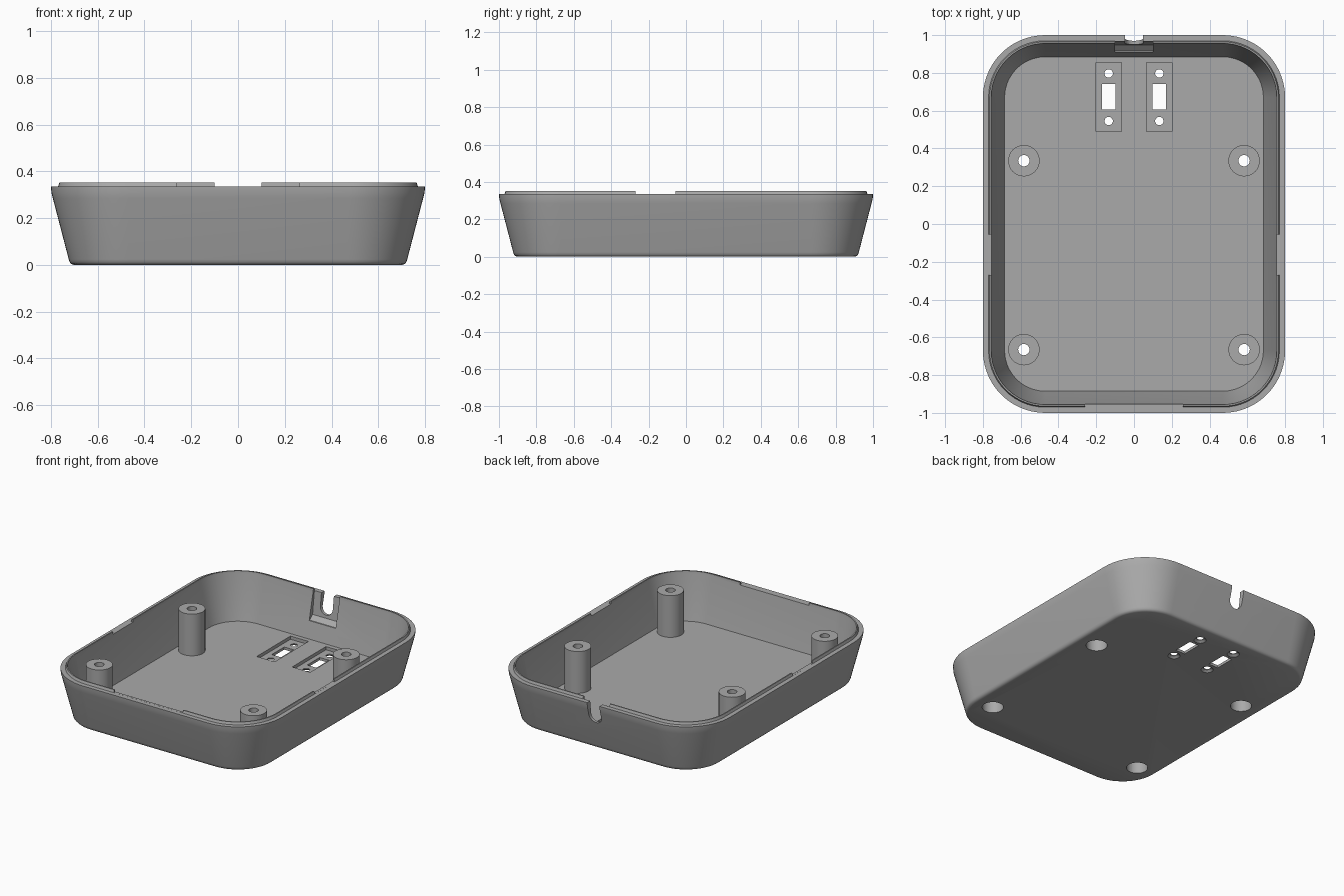
import bpy, bmesh, math
from mathutils import Matrix

if "Cube" in bpy.data.objects:
    bpy.data.objects.remove(bpy.data.objects["Cube"])

grey = bpy.data.materials.new("plastic grey")
grey.diffuse_color = (0.4, 0.4, 0.4, 1)
grey.use_nodes = True
grey.node_tree.nodes["Principled BSDF"].inputs["Base Color"].default_value = grey.diffuse_color

CX, CY, SEG = 0.47, 0.67, 14      # corner arc centres and segments
RIM, FLOOR = 0.335, 0.04


def make_object(name, bm):
    bmesh.ops.recalc_face_normals(bm, faces=bm.faces)
    me = bpy.data.meshes.new(name)
    bm.to_mesh(me)
    bm.free()
    me.materials.append(grey)
    ob = bpy.data.objects.new(name, me)
    bpy.context.collection.objects.link(ob)
    return ob


def ring(bm, r, z):
    """Rounded rectangle with corner radius r around fixed corner centres."""
    verts = []
    for q, (sx, sy) in enumerate([(1, 1), (-1, 1), (-1, -1), (1, -1)]):
        for i in range(SEG + 1):
            a = math.pi / 2 * (q + i / SEG)
            verts.append(bm.verts.new((sx * CX + r * math.cos(a),
                                       sy * CY + r * math.sin(a), z)))
    return verts


def loft(name, profile):
    bm = bmesh.new()
    rings = [ring(bm, r, z) for r, z in profile]
    for a, b in zip(rings, rings[1:]):
        for i in range(len(a)):
            j = (i + 1) % len(a)
            bm.faces.new((a[i], a[j], b[j], b[i]))
    bm.faces.new(rings[0][::-1])
    bm.faces.new(rings[-1])
    return make_object(name, bm)


def box(name, x0, x1, y0, y1, z0, z1):
    bm = bmesh.new()
    m = Matrix.Translation(((x0 + x1) / 2, (y0 + y1) / 2, (z0 + z1) / 2))
    bmesh.ops.create_cube(bm, size=1, matrix=m @ Matrix.Diagonal((x1 - x0, y1 - y0, z1 - z0, 1)))
    return make_object(name, bm)


def cylinder(name, x, y, z0, z1, r, r_top=None, n=32):
    bm = bmesh.new()
    bmesh.ops.create_cone(bm, cap_ends=True, segments=n, radius1=r,
                          radius2=r if r_top is None else r_top, depth=z1 - z0,
                          matrix=Matrix.Translation((x, y, (z0 + z1) / 2)))
    return make_object(name, bm)


def combine(target, tool, operation):
    mod = target.modifiers.new("bool", 'BOOLEAN')
    mod.operation, mod.solver, mod.object = operation, 'EXACT', tool
    bpy.context.view_layer.objects.active = target
    bpy.ops.object.modifier_apply(modifier=mod.name)
    bpy.data.objects.remove(tool)


def cut(tool):
    combine(tray, tool, 'DIFFERENCE')


# Tray shell: outer wall, stepped rim with raised lip, inner wall, floor
tray = loft("enclosure_tray", [
    (0.232, 0.0), (0.243, 0.004), (0.25, 0.012), (0.254, 0.024),
    (0.322, 0.285), (0.328, 0.308), (0.33, RIM),
    (0.300, RIM), (0.294, 0.352), (0.286, 0.352), (0.284, RIM), (0.215, FLOOR)])

# Screw posts with a through hole and a deep counterbore from below
posts = [(s * 0.583, y) for s in (-1, 1) for y in (0.335, -0.665)]
for x, y in posts:
    combine(tray, cylinder("post", x, y, 0.02, 0.325, 0.083), 'UNION')
for x, y in posts:
    cut(cylinder("post_hole", x, y, -0.1, 0.5, 0.03))
    cut(cylinder("counterbore", x, y, -0.1, 0.2, 0.066))

# Connector recesses with a window and two countersunk screw holes
for s in (-1, 1):
    c = s * 0.134
    cut(box("recess", c - 0.068, c + 0.068, 0.49, 0.855, 0.018, 0.1))
    cut(box("window", c - 0.035, c + 0.035, 0.605, 0.74, -0.1, 0.1))
    for y in (0.545, 0.797):
        cut(cylinder("screw_hole", c, y, -0.1, 0.1, 0.022))
        cut(cylinder("countersink", c, y, -0.012, 0.012, 0.054, 0.022))

# Gaps in the raised lip: front, back and both sides
cut(box("front_gap", -0.26, 0.26, -1.1, -0.9, RIM + 0.0004, 0.5))
cut(box("back_gap", -0.1, 0.1, 0.9, 1.1, RIM + 0.0004, 0.5))
for s in (-1, 1):
    a, b = sorted((s * 0.7, s * 0.9))
    cut(box("side_gap", a, b, -0.27, -0.055, RIM + 0.0004, 0.5))

# Pocket inside the back wall behind the cable slot
bm = bmesh.new()
section = [(0.85, 0.148), (0.918, 0.152), (0.948, 0.18), (0.968, 0.34), (0.968, 0.5), (0.85, 0.5)]
face = bm.faces.new([bm.verts.new((-0.1, y, z)) for y, z in section])
ext = bmesh.ops.extrude_face_region(bm, geom=[face])
bmesh.ops.translate(bm, vec=(0.2, 0, 0),
                    verts=[v for v in ext["geom"] if isinstance(v, bmesh.types.BMVert)])
cut(make_object("pocket", bm))

# Round-bottomed cable slot through the back wall
bm = bmesh.new()
outline = [(0.047, 0.5), (-0.047, 0.5)]
outline += [(-0.047 * math.cos(math.pi * i / 16), 0.247 - 0.047 * math.sin(math.pi * i / 16))
            for i in range(17)]
face = bm.faces.new([bm.verts.new((x, 0.87, z)) for x, z in outline])
ext = bmesh.ops.extrude_face_region(bm, geom=[face])
bmesh.ops.translate(bm, vec=(0, 0.25, 0),
                    verts=[v for v in ext["geom"] if isinstance(v, bmesh.types.BMVert)])
cut(make_object("slot", bm))

# Smooth curved walls, crisp edges
bpy.ops.object.select_all(action='DESELECT')
tray.select_set(True)
bpy.context.view_layer.objects.active = tray
bpy.ops.object.shade_smooth_by_angle(angle=math.radians(30))
